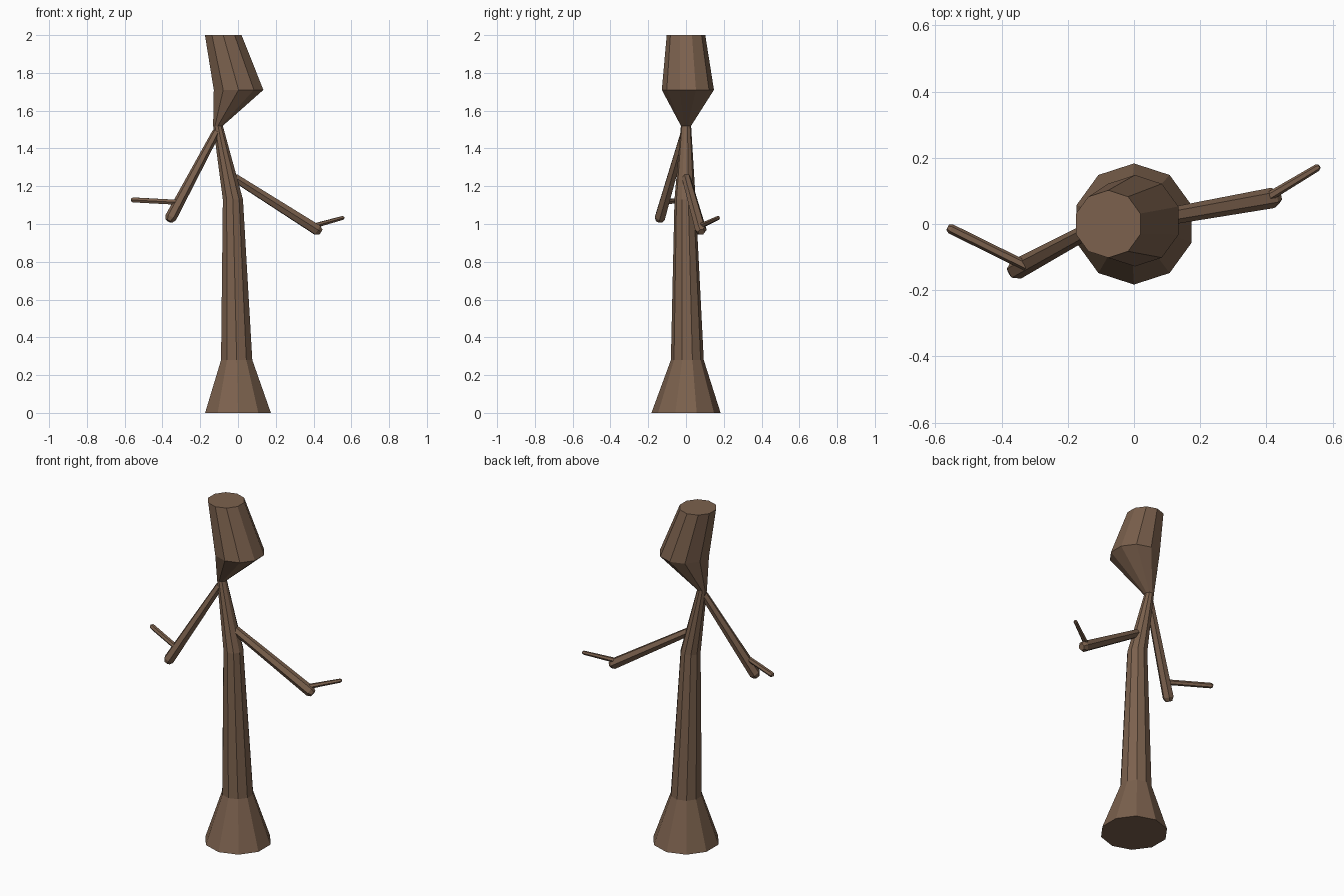
import bpy, bmesh, math
from mathutils import Vector

if "Cube" in bpy.data.objects:
    bpy.data.objects.remove(bpy.data.objects["Cube"])

bark = bpy.data.materials.new("bark brown")
bark.diffuse_color = (0.2, 0.12, 0.075, 1)
bark.use_nodes = True
bark.node_tree.nodes["Principled BSDF"].inputs["Base Color"].default_value = bark.diffuse_color


def finish(name, bm):
    bmesh.ops.recalc_face_normals(bm, faces=bm.faces)
    mesh = bpy.data.meshes.new(name)
    bm.to_mesh(mesh)
    bm.free()
    mesh.materials.append(bark)
    obj = bpy.data.objects.new(name, mesh)
    bpy.context.collection.objects.link(obj)


def skin(bm, rings):
    n = len(rings[0])
    for a, b in zip(rings, rings[1:]):
        for i in range(n):
            j = (i + 1) % n
            bm.faces.new((a[i], a[j], b[j], b[i]))
    bm.faces.new(rings[0])
    bm.faces.new(rings[-1])


# Upright loft: (centre x, centre y, z, radius) per ring, ten sides
def upright(name, sections):
    bm = bmesh.new()
    rings = []
    for x, y, z, r in sections:
        ring = []
        for i in range(10):
            a = math.pi / 2 + i * math.tau / 10
            ring.append(bm.verts.new((x + r * math.cos(a), y + r * math.sin(a), z)))
        rings.append(ring)
    skin(bm, rings)
    finish(name, bm)


# Straight tapered limb with a small chamfered tip
def limb(name, start, end, r0, r1, sides=6):
    start, end = Vector(start), Vector(end)
    axis = end - start
    q = axis.to_track_quat('Z', 'Y')
    length = axis.length
    bm = bmesh.new()
    rings = []
    for d, r in ((0, r0 * 0.7), (r0 * 0.5, r0), (length - r1 * 0.7, r1), (length, r1 * 0.6)):
        rings.append([bm.verts.new(start + q @ Vector((r * math.cos(i * math.tau / sides),
                                                       r * math.sin(i * math.tau / sides), d)))
                      for i in range(sides)])
    skin(bm, rings)
    finish(name, bm)


# Trunk with flared foot, bending into a narrow neck and a swollen, cut-off top
upright("trunk", [
    (0, 0, 0, 0.183),
    (-0.007, 0.007, 0.28, 0.087),
    (-0.027, -0.005, 1.13, 0.056),
    (-0.106, 0, 1.52, 0.027),
    (0.003, 0.01, 1.71, 0.138),
    (-0.078, 0, 2.0, 0.102),
])

# Branches and their twigs
limb("left_branch", (-0.11, -0.005, 1.495), (-0.366, -0.143, 1.015), 0.022, 0.031)
limb("left_twig", (-0.32, -0.13, 1.115), (-0.563, -0.01, 1.128), 0.015, 0.015)
limb("right_branch", (-0.025, 0, 1.25), (0.437, 0.082, 0.957), 0.024, 0.031)
limb("right_twig", (0.395, 0.075, 0.988), (0.56, 0.174, 1.034), 0.014, 0.011)
